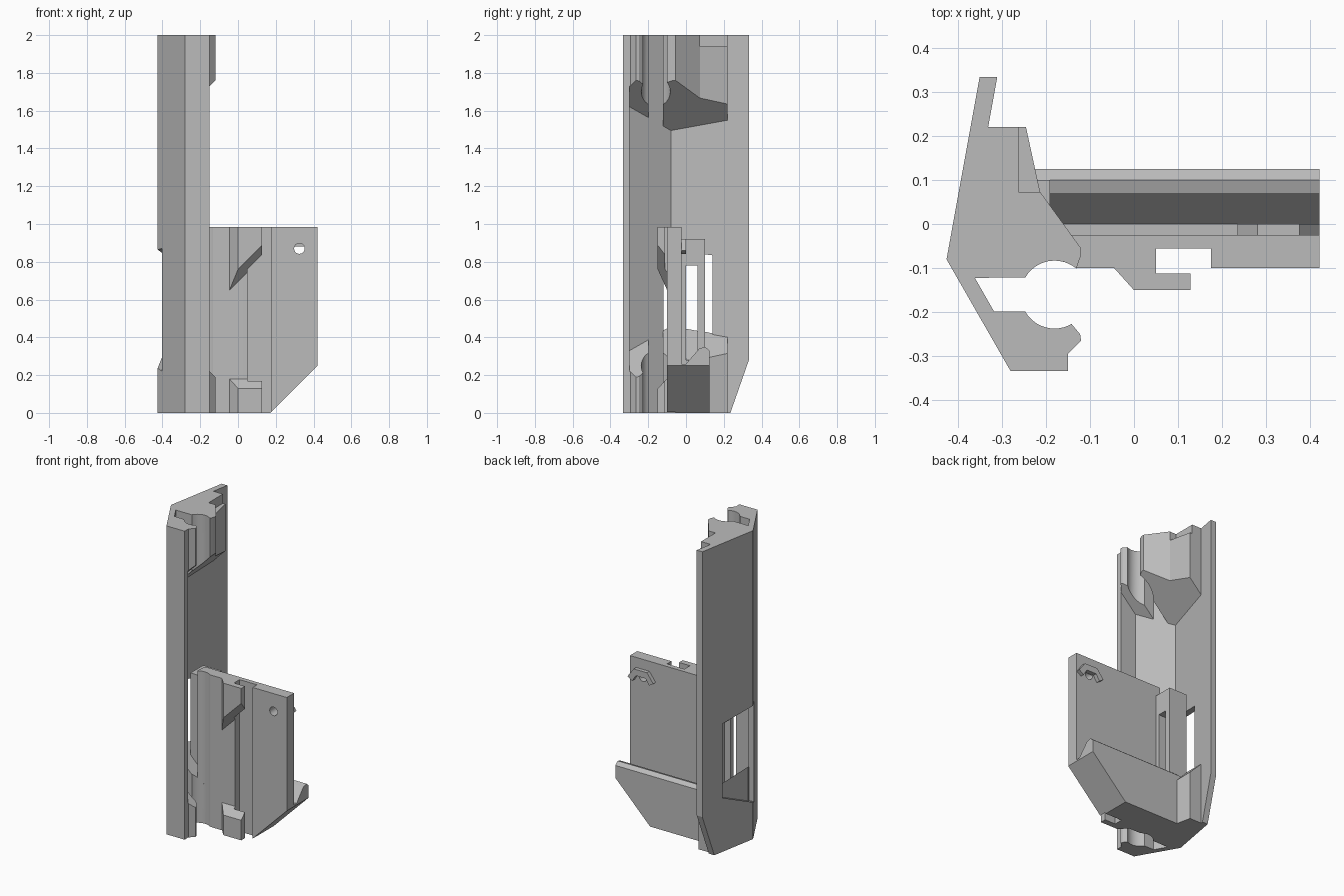
import bpy, bmesh
from math import cos, sin, radians
from mathutils import Vector

cube = bpy.data.objects.get("Cube")
if cube:
    bpy.data.objects.remove(cube)

grey = bpy.data.materials.new("matte_grey")
grey.use_nodes = True
grey.diffuse_color = (0.5, 0.5, 0.5, 1)
grey.node_tree.nodes["Principled BSDF"].inputs["Base Color"].default_value = (0.5, 0.5, 0.5, 1)


def prism(name, profile, low, high, axis="z"):
    """Extrude a profile along an axis; ends are numbers or sloped functions of the profile point."""
    def point(u, v, end):
        w = end(u, v) if callable(end) else end
        return {"z": (u, v, w), "y": (u, w, v), "x": (w, u, v)}[axis]
    bm = bmesh.new()
    a = [bm.verts.new(point(u, v, low)) for u, v in profile]
    b = [bm.verts.new(point(u, v, high)) for u, v in profile]
    n = len(profile)
    bm.faces.new(a[::-1])
    bm.faces.new(b)
    for i in range(n):
        j = (i + 1) % n
        bm.faces.new((a[i], a[j], b[j], b[i]))
    bmesh.ops.recalc_face_normals(bm, faces=bm.faces)
    mesh = bpy.data.meshes.new(name)
    bm.to_mesh(mesh)
    bm.free()
    mesh.materials.append(grey)
    ob = bpy.data.objects.new(name, mesh)
    bpy.context.collection.objects.link(ob)
    return ob


def rect(u0, u1, v0, v1):
    return [(u0, v0), (u1, v0), (u1, v1), (u0, v1)]


def arc(cx, cy, r, start, end, steps=12):
    angles = [radians(start + (end - start) * i / steps) for i in range(steps + 1)]
    return [(cx + r * cos(t), cy + r * sin(t)) for t in angles]


def cut(ob, *cutters):
    """Subtract the cutters, then discard them."""
    for c in cutters:
        c.hide_render = True
        m = ob.modifiers.new("cut", "BOOLEAN")
        m.operation, m.solver, m.object = "DIFFERENCE", "EXACT", c
    bpy.context.view_layer.update()
    graph = bpy.context.evaluated_depsgraph_get()
    mesh = bpy.data.meshes.new_from_object(ob.evaluated_get(graph))
    ob.modifiers.clear()
    ob.data = mesh
    for c in cutters:
        bpy.data.objects.remove(c)


def smooth(ob):
    bpy.ops.object.select_all(action="DESELECT")
    ob.select_set(True)
    bpy.context.view_layer.objects.active = ob
    bpy.ops.object.shade_smooth_by_angle(angle=radians(25))


# Tall thin outer shell with a side window and a tapered rear foot
shell = prism("outer_shell", [
    (-0.35, 0.333), (-0.425, -0.08), (-0.28, -0.333), (-0.15, -0.333),
    (-0.15, -0.298), (-0.26, -0.298), (-0.385, -0.08), (-0.31, 0.333)], 0, 2)
window = prism("window_cutter", [(-0.12, 0.22), (0.17, 0.35), (0.17, 0.83), (-0.12, 0.87)],
               -0.5, -0.345, "x")
taper = prism("taper_cutter", [(0.235, 0), (0.19, -0.13), (0.5, -0.13), (0.5, 0.28), (0.333, 0.28)],
              -0.6, 0, "x")
cut(shell, window, taper)

# Clip blocks at both ends of the shell, sloped toward the wall
GX, GY, GR = -0.18, -0.16, 0.077
main_clip = ([(-0.39, -0.08), (-0.365, -0.122)] + arc(GX, GY, GR, 150, 50)
             + [(-0.12, -0.07), (-0.12, -0.055), (-0.213, 0.073)])
side_step = [(-0.213, 0.073), (-0.245, 0.22), (-0.335, 0.22), (-0.365, 0.073)]
step_wall = [(-0.262, 0.073), (-0.262, 0.22), (-0.335, 0.22), (-0.365, 0.073)]
lip_clip = ([(-0.365, -0.122), (-0.32, -0.198)] + arc(GX, GY, GR, 210, 300)
            + [(-0.122, -0.25), (-0.12, -0.265), (-0.15, -0.295), (-0.15, -0.31), (-0.27, -0.31)])


def above(x, y):
    return 1.88 + x


def below(x, y):
    return 0.07 - x


for tag, low, high in (("upper", above, 2), ("lower", 0, below)):
    smooth(prism(tag + "_main_clip", main_clip + [(-0.362, 0.073)], low, high))
    smooth(prism(tag + "_lip_clip", lip_clip, low, high))
    prism(tag + "_side_step", side_step, low, 1.94 if tag == "upper" else high)
prism("upper_step_wall", step_wall, 1.94, 2)

# Side plate with a vertical groove, pin hole and chamfered corner
plate = prism("side_plate", arc(GX, GY, GR, 125, 52) + [
    (-0.105, -0.10), (0.05, -0.10), (0.05, -0.055), (0.175, -0.055), (0.175, -0.10),
    (0.42, -0.10), (0.42, -0.025), (-0.22, -0.025)], 0, 0.985)


def corner_cutter():
    return prism("corner_cutter", [(0.17, 0), (0.42, 0.25), (0.6, 0.43), (0.6, -0.1), (0.07, -0.1)],
                 -0.5, 0.5, "y")


hole = prism("hole_cutter", arc(0.325, 0.87, 0.028, 0, 345, 23), -0.5, 0.5, "y")
cut(plate, corner_cutter(), hole)
smooth(plate)

# Hooked front brackets
bracket = [(-0.045, -0.10), (0, -0.15), (0.128, -0.15), (0.128, -0.112), (0.05, -0.112),
           (0.05, -0.09), (-0.045, -0.09)]
prism("upper_bracket", bracket, lambda x, y: 0.76 + x - 1.3 * (y + 0.15), 0.985)
prism("lower_bracket", bracket, 0, lambda x, y: 0.13 + (y + 0.15))

# Rear tray with a raised lip
tray = prism("rear_tray", [(-0.03, 0), (0.125, 0), (0.125, 0.33), (0.10, 0.35), (0.07, 0.34),
                           (0, 0.26), (-0.03, 0.26)], -0.25, 0.42, "x")
cut(tray, corner_cutter())

# Arched hook around the pin hole
prism("pin_hook", [(0.235, 0.86), (0.28, 0.92), (0.375, 0.92), (0.42, 0.86), (0.385, 0.84),
                   (0.36, 0.88), (0.29, 0.88), (0.265, 0.84)], -0.03, 0, "y")

# Upright frame joining the plate and the shell
frame = prism("upright_frame", rect(-0.03, 0.10, 0, 0.92), -0.32, -0.19, "x")
cut(frame, prism("frame_cutter", rect(0, 0.06, 0.28, 0.78), -0.6, 0, "x"))
